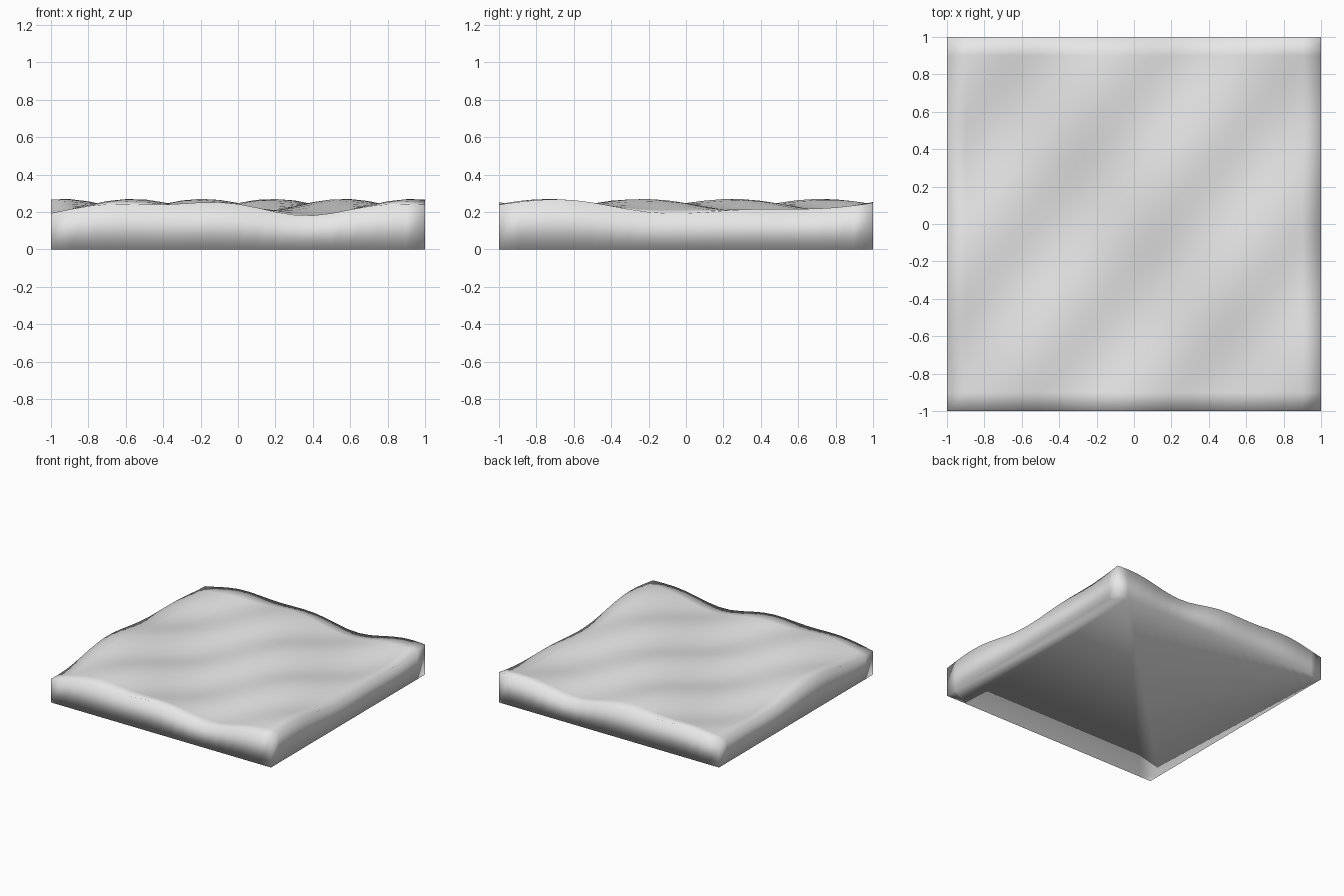
import bpy
import bmesh
from math import sin, cos

default = bpy.data.objects.get("Cube")
if default:
    bpy.data.objects.remove(default, do_unlink=True)

CELLS = 20          # grid cells along each side
LEVEL = 0.225       # mean height of the rippled surface


def surface_height(x, y):
    """Broad swell crossed by a finer diagonal ripple."""
    return LEVEL + 0.03 * sin(4.17 * x + 3.24 * y) + 0.015 * cos(8.35 * x - 6.5 * y)


# Plain grey material
grey = bpy.data.materials.new("light grey")
grey.use_nodes = True
colour = (0.8, 0.8, 0.8, 1)
grey.diffuse_color = colour
grey.node_tree.nodes["Principled BSDF"].inputs["Base Color"].default_value = colour

# Flat sheet, displaced into waves
bm = bmesh.new()
bmesh.ops.create_grid(bm, x_segments=CELLS, y_segments=CELLS, size=1)
for v in bm.verts:
    v.co.z = surface_height(v.co.x, v.co.y)

# Side walls drawn down from the rim to the ground
rim = [e for e in bm.edges if e.is_boundary]
walls = bmesh.ops.extrude_edge_only(bm, edges=rim)["geom"]
for v in walls:
    if isinstance(v, bmesh.types.BMVert):
        v.co.z = 0

# Flat underside
base = [e for e in bm.edges if e.is_boundary]
bmesh.ops.contextual_create(bm, geom=base)
bmesh.ops.recalc_face_normals(bm, faces=bm.faces)
for f in bm.faces:
    f.smooth = True

mesh = bpy.data.meshes.new("wavy_slab")
bm.to_mesh(mesh)
bm.free()
mesh.materials.append(grey)
slab = bpy.data.objects.new("wavy_slab", mesh)
bpy.context.collection.objects.link(slab)
